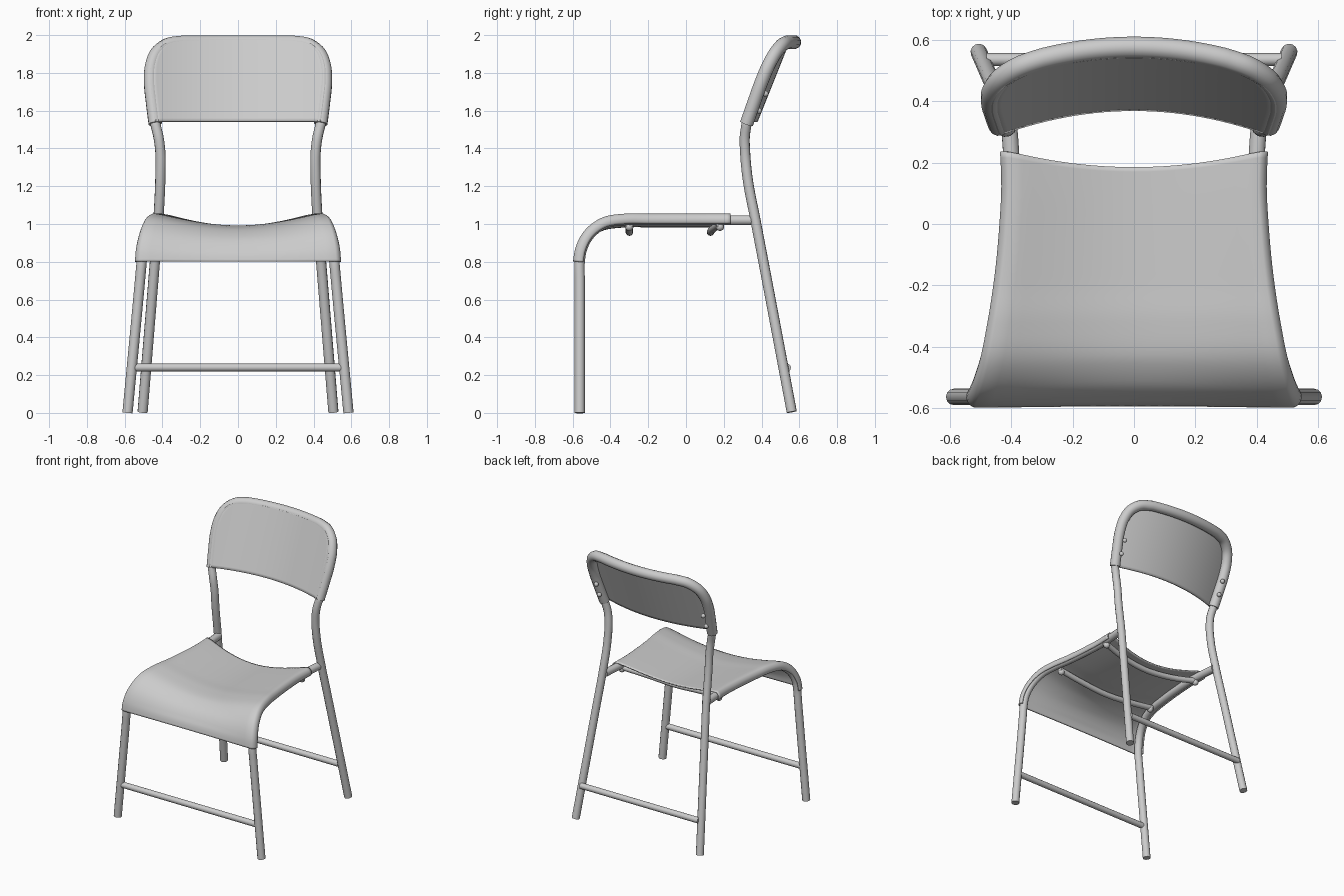
import bpy
from math import sin, cos, pi, radians
from mathutils import Vector

if "Cube" in bpy.data.objects:
    bpy.data.objects.remove(bpy.data.objects["Cube"])

R_TUBE, R_SHEET = 0.027, 0.036


def smooth_path(pts, n=6):
    """Hermite spline through the points, chord-length weighted."""
    p = [Vector(q) for q in pts]
    h = [(b - a).length for a, b in zip(p, p[1:])]
    d = [(b - a) / k for a, b, k in zip(p, p[1:], h)]
    m = [d[0]] + [(d[i - 1] * h[i] + d[i] * h[i - 1]) / (h[i] + h[i - 1])
                  for i in range(1, len(d))] + [d[-1]]
    out = []
    for i, k in enumerate(h):
        for j in range(n):
            t = j / n
            out.append(p[i] * (2*t**3 - 3*t**2 + 1) + m[i] * k * (t**3 - 2*t**2 + t)
                       + p[i + 1] * (3*t**2 - 2*t**3) + m[i + 1] * k * (t**3 - t**2))
    return out + [p[-1]]


def finish(ob):
    bpy.ops.object.select_all(action='DESELECT')
    ob.select_set(True)
    bpy.context.view_layer.objects.active = ob
    if ob.type == 'CURVE':
        bpy.ops.object.convert(target='MESH')
    bpy.ops.object.shade_smooth_by_angle(angle=radians(40))


def tube(name, pts, r):
    cu = bpy.data.curves.new(name, 'CURVE')
    cu.dimensions = '3D'
    cu.bevel_depth, cu.bevel_resolution, cu.use_fill_caps = r, 4, True
    sp = cu.splines.new('POLY')
    sp.points.add(len(pts) - 1)
    for q, co in zip(sp.points, pts):
        q.co = (*co, 1)
    ob = bpy.data.objects.new(name, cu)
    bpy.context.collection.objects.link(ob)
    finish(ob)


def sheet(name, rows, thick):
    n = len(rows[0])
    faces = [(i*n + j, (i+1)*n + j, (i+1)*n + j + 1, i*n + j + 1)
             for i in range(len(rows) - 1) for j in range(n - 1)]
    me = bpy.data.meshes.new(name)
    me.from_pydata([v for r in rows for v in r], [], faces)
    ob = bpy.data.objects.new(name, me)
    bpy.context.collection.objects.link(ob)
    mod = ob.modifiers.new("thickness", 'SOLIDIFY')
    mod.thickness, mod.offset = thick, -1
    finish(ob)


def rivet(name, loc, r=0.016):
    bpy.ops.mesh.primitive_uv_sphere_add(segments=16, ring_count=8, radius=r, location=loc)
    bpy.context.object.name = name
    finish(bpy.context.object)


def mirror_x(pts, s):
    return [Vector((s * p[0], p[1], p[2])) for p in pts]


# Front legs that bend back into the seat rails
rail = smooth_path([(.585, -.5625, 0), (.519, -.5625, .7), (.51, -.5625, .80), (.505, -.553, .86),
                    (.488, -.513, .94), (.464, -.435, 1.0), (.441, -.32, 1.02),
                    (.422, -.2, 1.02), (.402, 0, 1.02), (.396, .12, 1.02),
                    (.40, .235, 1.02), (.41, .362, 1.02)])
for s, side in ((1, "right"), (-1, "left")):
    tube("front_leg_" + side, mirror_x(rail, s), R_TUBE)


# Rear legs and back hoop as one continuous tube
def back_y(x, z):
    return .32 + .4 * (z - 1.54) + .085 * (1 - (x / .45) ** 2)


arch = smooth_path([(.438, 0, 1.53), (.452, 0, 1.64), (.463, 0, 1.76), (.458, 0, 1.835),
                    (.43, 0, 1.905), (.375, 0, 1.948), (.29, 0, 1.963)])
for p in arch:
    p.y = back_y(p.x, p.z)
top = [Vector((x, back_y(x, 1.963), 1.963)) for x in (.29 - .029 * i for i in range(1, 20))]
hoop = arch + top + mirror_x(arch, -1)[::-1]
leg = smooth_path([(.505, .56, .005), (.44, .41, .8), (.422, .368, 1.02), (.411, .325, 1.25),
                   (.411, .313, 1.38), (.421, .311, 1.46), arch[0]])[:-1]
tube("rear_frame", leg + hoop + mirror_x(leg, -1)[::-1], R_TUBE)

# Backrest: rolled rim around the hoop plus curved panel on its front
tube("backrest_rim", hoop, R_SHEET)
rows = []
for p in arch:
    xs = [p.x * (1 - j / 14) for j in range(29)]
    rows.append([(x, back_y(x, p.z) - .928 * R_SHEET, p.z + .371 * R_SHEET) for x in xs])
sheet("backrest_panel", rows, 0.012)

# Seat: dished sheet that follows the rails and wraps over them
i0 = next(i for i, p in enumerate(rail) if p.z > .799)
i1 = next(i for i, p in enumerate(rail) if p.y > .234)
arc = [radians(a) for a in (-35, -15, 5, 25, 45, 60, 75)]
rows = []
for i in range(i0, i1 + 1):
    c = rail[i]
    t = rail[i + 1] - rail[i - 1]
    t.x = 0
    t.normalize()
    n = Vector((0, -t.z, t.y))
    dip = .065 * max(t.y, 0)
    lip = [c + R_SHEET * (Vector((cos(a), 0, 0)) + n * sin(a)) for a in arc]
    span = []
    for j in range(1, 24):
        u = 1 - j / 12
        q = Vector((c.x * u, c.y, c.z)) + n * (R_SHEET - dip * cos(pi * u / 2))
        q.y -= .05 * (1 - u * u) * max(c.y, 0) / .235
        span.append(q)
    rows.append(lip + span + mirror_x(lip, -1)[::-1])
sheet("seat", rows, 0.009)

# Curved braces under the seat with end rivets
for name, y_end, y_mid in (("front", -.30, -.30), ("back", .18, .13)):
    y_q = (y_end + 3 * y_mid) / 4
    tube("seat_brace_" + name,
         smooth_path([(.41, y_end, 1.0), (.22, y_q, .974), (0, y_mid, .957),
                      (-.22, y_q, .974), (-.41, y_end, 1.0)]), 0.02)
    for s in (1, -1):
        rivet("brace_rivet", (s * .395, y_end, .985), 0.022)

# Rivets behind the backrest
for s in (1, -1):
    for z in (1.61, 1.70):
        rivet("backrest_rivet", (s * .435, back_y(.435, z) + .032, z - .01))

# Stretchers between the legs
tube("front_stretcher", [(-.562, -.5625, .24), (.562, -.5625, .24)], 0.021)
tube("rear_stretcher", [(-.48, .535, .24), (.48, .535, .24)], 0.021)
